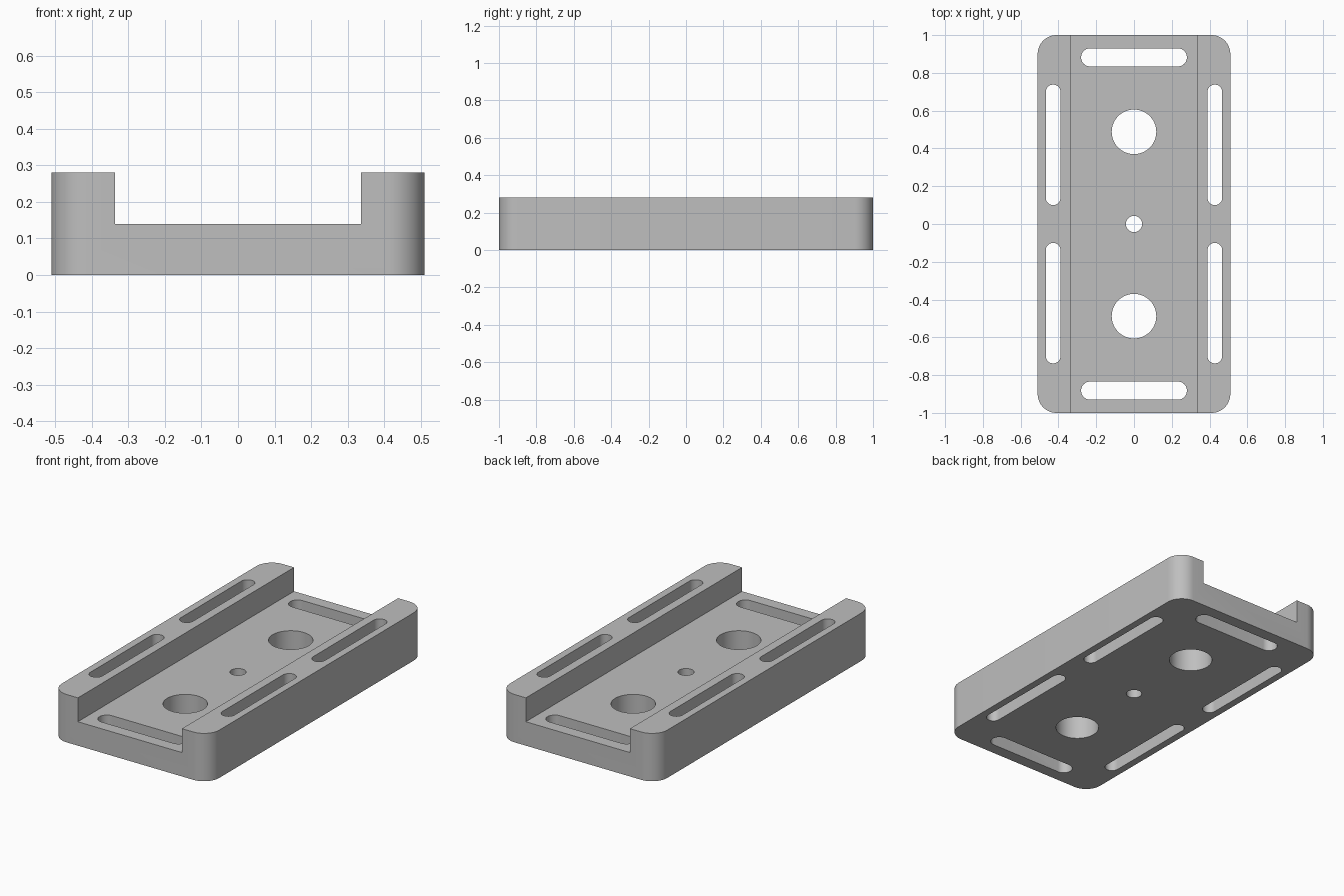
import bpy
import bmesh
from math import sin, cos, pi, radians

cube = bpy.data.objects.get("Cube")
if cube:
    bpy.data.objects.remove(cube, do_unlink=True)

HALF_W, HALF_L, HEIGHT = 0.51, 1.0, 0.28
FLOOR_Z, CHANNEL_HALF = 0.14, 0.337

grey = bpy.data.materials.new("plain grey")
grey.use_nodes = True
colour = (0.52, 0.52, 0.52, 1)
grey.diffuse_color = colour
grey.node_tree.nodes["Principled BSDF"].inputs["Base Color"].default_value = colour


def rounded_prism(name, x, y, half_x, half_y, radius, z0, z1, steps=12):
    """Upright prism with a rounded rectangle (or circle) outline."""
    bm = bmesh.new()
    ring = []
    for corner, (sx, sy) in enumerate([(1, 1), (-1, 1), (-1, -1), (1, -1)]):
        cx, cy = x + sx * (half_x - radius), y + sy * (half_y - radius)
        for i in range(steps + 1):
            a = (corner + i / steps) * pi / 2
            ring.append(bm.verts.new((cx + radius * cos(a), cy + radius * sin(a), z0)))
    base = bm.faces.new(ring)
    extruded = bmesh.ops.extrude_face_region(bm, geom=[base])["geom"]
    top = [v for v in extruded if isinstance(v, bmesh.types.BMVert)]
    bmesh.ops.translate(bm, verts=top, vec=(0, 0, z1 - z0))
    bmesh.ops.remove_doubles(bm, verts=bm.verts, dist=1e-5)
    bmesh.ops.recalc_face_normals(bm, faces=bm.faces)
    mesh = bpy.data.meshes.new(name)
    bm.to_mesh(mesh)
    bm.free()
    obj = bpy.data.objects.new(name, mesh)
    bpy.context.collection.objects.link(obj)
    mesh.materials.append(grey)
    return obj


def cut(x, y, half_x, half_y, radius, z0=-0.1):
    """Remove a rounded opening from the plate."""
    cutter = rounded_prism("cutter", x, y, half_x, half_y, radius, z0, HEIGHT + 0.1)
    cutter.hide_render = True
    mod = plate.modifiers.new("opening", "BOOLEAN")
    mod.operation, mod.solver, mod.object = "DIFFERENCE", "EXACT", cutter
    bpy.ops.object.modifier_apply(modifier=mod.name)
    bpy.data.objects.remove(cutter, do_unlink=True)


# Rounded block
plate = rounded_prism("channel_plate", 0, 0, HALF_W, HALF_L, 0.1, 0, HEIGHT)
bpy.ops.object.select_all(action="DESELECT")
plate.select_set(True)
bpy.context.view_layer.objects.active = plate

# Long channel between the two rails
cut(0, 0, CHANNEL_HALF, HALF_L + 0.3, 0.05, FLOOR_Z)

# Slots through the rails, slots across the ends, and large floor holes
for sy in (-1, 1):
    for sx in (-1, 1):
        cut(sx * 0.428, sy * 0.419, 0.039, 0.319, 0.039)
    cut(0, sy * 0.882, 0.28, 0.048, 0.048)
    cut(0, sy * 0.488, 0.118, 0.118, 0.118)

# Small centre hole
cut(0, 0, 0.043, 0.043, 0.043)

bpy.ops.object.shade_smooth_by_angle(angle=radians(30))
